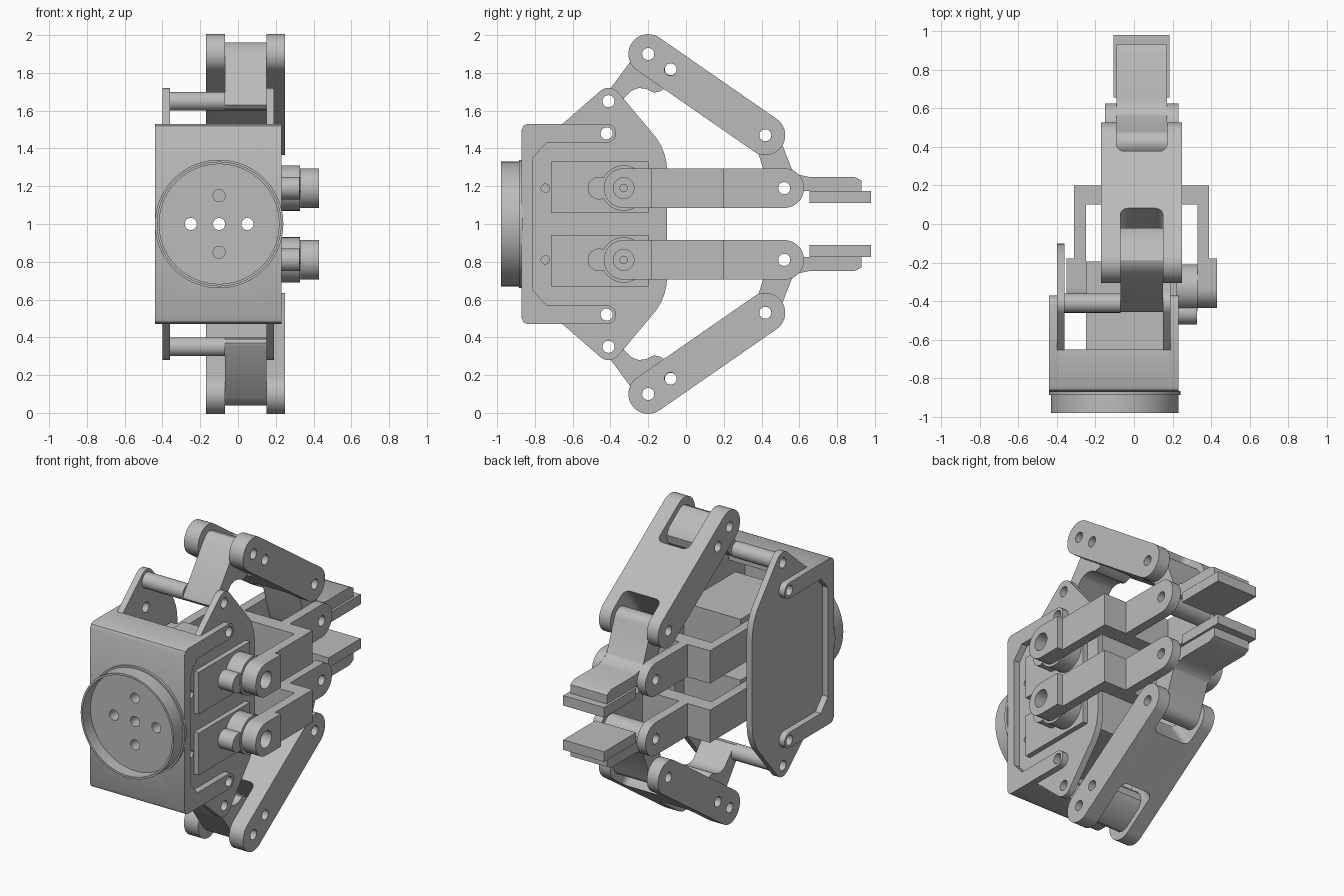
import bpy, bmesh, math
from mathutils import Matrix, Vector
from mathutils.geometry import convex_hull_2d

cube = bpy.data.objects.get("Cube")
if cube:
    bpy.data.objects.remove(cube)

grey = bpy.data.materials.new("light_grey")
grey.use_nodes = True
grey.diffuse_color = (0.5, 0.5, 0.5, 1)
grey.node_tree.nodes["Principled BSDF"].inputs["Base Color"].default_value = (0.5, 0.5, 0.5, 1)
parts = []
MID_X = 0.04          # centre plane of the moving linkage
HOLE = 0.032


def extrude(name, points, axis, a, b):
    """Prism from a flat outline; axis X takes (y, z), Y takes (x, z), Z takes (x, y)."""
    place = {"X": lambda u, v: (a, u, v), "Y": lambda u, v: (u, a, v), "Z": lambda u, v: (u, v, a)}[axis]
    bm = bmesh.new()
    face = bm.faces.new([bm.verts.new(place(u, v)) for u, v in points])
    top = bmesh.ops.extrude_face_region(bm, geom=[face])["geom"]
    step = Vector([b - a if axis == c else 0 for c in "XYZ"])
    bmesh.ops.translate(bm, vec=step, verts=[v for v in top if isinstance(v, bmesh.types.BMVert)])
    bmesh.ops.recalc_face_normals(bm, faces=bm.faces)
    mesh = bpy.data.meshes.new(name)
    bm.to_mesh(mesh)
    bm.free()
    mesh.materials.append(grey)
    obj = bpy.data.objects.new(name, mesh)
    bpy.context.collection.objects.link(obj)
    parts.append(obj)
    return obj


def circle(u, v, r, n=40):
    return [(u + r * math.cos(2 * math.pi * i / n), v + r * math.sin(2 * math.pi * i / n)) for i in range(n)]


def hull(*discs):
    """Outline wrapped tightly around several (u, v, radius) discs."""
    pts = [p for d in discs for p in circle(*d)]
    return [pts[i] for i in convex_hull_2d(pts)]


def rect(u0, u1, v0, v1):
    return [(u0, v0), (u1, v0), (u1, v1), (u0, v1)]


def combine(obj, tools, mode="DIFFERENCE"):
    for tool in tools:
        mod = obj.modifiers.new("cut", "BOOLEAN")
        mod.operation, mod.object, mod.solver = mode, tool, "EXACT"
        bpy.context.view_layer.objects.active = obj
        bpy.ops.object.modifier_apply(modifier=mod.name)
        parts.remove(tool)
        bpy.data.objects.remove(tool)
    return obj


def drill(obj, *spots, r=HOLE, a=-1, b=1, axis="X"):
    return combine(obj, [extrude("drill", circle(u, v, r, 24), axis, a, b) for u, v in spots])


def flip(points):
    return [(y, 2 - z) for y, z in reversed(points)]


def mirror_down(obj):
    """Copy an upper part to the lower half."""
    low = obj.copy()
    low.data = obj.data.copy()
    low.name = obj.name.replace("upper", "lower")
    low.data.transform(Matrix.Translation((0, 0, 2)) @ Matrix.Diagonal((1, 1, -1, 1)))
    low.data.flip_normals()
    bpy.context.collection.objects.link(low)
    parts.append(low)


# Housing: hollow C-shaped shell with C-shaped cheeks ending in round lugs
def c_outline(tip):
    half = [(-0.87, 1.50), (-0.86, 1.52), (-0.84, 1.53)] + tip + [(-0.74, 1.43), (-0.81, 1.35)]
    return half + flip(half)


lug = [(-0.42 + 0.05 * math.sin(t * math.pi / 10), 1.48 + 0.05 * math.cos(t * math.pi / 10)) for t in range(11)]
LUGS = [(-0.42, 1.48), (-0.42, 0.52)]
PIVOTS = [(-0.41, 1.65), (-0.41, 0.35)]
shell = extrude("housing_shell", c_outline([(-0.65, 1.53), (-0.65, 1.43)]), "X", -0.40, 0.19)
MOUNT = [(-0.10, 1), (-0.25, 1), (0.05, 1), (-0.10, 1.15), (-0.10, 0.85)]
drill(shell, *MOUNT, a=-1.1, b=-0.7, axis="Y")
for name, x in (("housing_cheek_right", -0.44), ("housing_cheek_left", 0.19)):
    drill(extrude(name, c_outline(lug), "X", x, x + 0.04), *LUGS)

# Round mounting cup on the front
cup = extrude("mounting_cup", circle(-0.10, 1, 0.33, 80), "Y", -0.98, -0.87)
combine(cup, [extrude("recess", circle(-0.10, 1, 0.317, 80), "Y", -1.1, -0.90)])
drill(cup, *MOUNT, a=-1.1, b=-0.7, axis="Y")
collar = extrude("cup_collar", circle(-0.10, 1, 0.34, 80), "Y", -0.885, -0.865)
combine(collar, [extrude("recess", circle(-0.10, 1, 0.32, 80), "Y", -1, -0.8)])

# Side plates carrying the pivots
plate_outline = hull((-0.41, 1.65, 0.07), (-0.41, 0.35, 0.07), (-0.40, 1.28, 0.30),
                     (-0.40, 0.72, 0.30), (-0.81, 1.38, 0.01), (-0.81, 0.62, 0.01))
for name, x in (("side_plate_right", -0.40), ("side_plate_left", 0.15)):
    plate = drill(extrude(name, plate_outline, "X", x, x + 0.04), *LUGS, *PIVOTS)
drill(plate, (-0.745, 1.19), (-0.745, 0.81), r=0.022)

# Servo motor with output horn
upper = [extrude("upper_servo_body", rect(-0.715, -0.195, 1.06, 1.33), "X", -0.25, 0.222),
         extrude("upper_servo_horn", circle(-0.33, 1.19, 0.12), "X", 0.21, 0.328),
         extrude("upper_servo_gear_bump", circle(-0.46, 1.19, 0.06), "X", 0.21, 0.326),
         extrude("upper_servo_screw", circle(-0.33, 1.19, 0.022), "X", 0.32, 0.36)]

# Forked driven arm: cranked plan shape trimmed to a round-ended side shape
fork = [(0.17, 0.2), (0.17, 0.65), (0.23, 0.65), (0.23, 0.2), (0.39, 0.2), (0.39, -0.18),
        (0.43, -0.18), (0.43, -0.46), (0.33, -0.46), (0.33, 0.1)]
fork += [(2 * MID_X - x, y) for x, y in reversed(fork)]
arm = extrude("upper_drive_arm", fork, "Z", 1.05, 1.35)
combine(arm, [extrude("trim", hull((-0.33, 1.19, 0.105), (0.52, 1.19, 0.105)), "X", -1, 1)], "INTERSECT")
drill(arm, (0.52, 1.19))
drill(arm, (-0.33, 1.19), r=0.055)
upper.append(arm)

# Bell crank and its hollow rod
crank = extrude("upper_crank", [
    (-0.45, 1.65), (-0.25, 1.92), (-0.22, 1.95), (-0.19, 1.96), (-0.15, 1.95), (-0.04, 1.87),
    (-0.02, 1.83), (-0.03, 1.78), (-0.06, 1.75), (-0.10, 1.73), (-0.13, 1.705), (-0.17, 1.695),
    (-0.21, 1.715), (-0.25, 1.72), (-0.29, 1.705), (-0.37, 1.62), (-0.40, 1.602), (-0.44, 1.61),
    (-0.457, 1.63)], "X", -0.07, 0.15)
upper.append(drill(crank, (-0.41, 1.65), (-0.20, 1.90), (-0.08, 1.82)))
upper.append(drill(extrude("upper_crank_rod", circle(-0.41, 1.65, 0.05), "X", -0.36, -0.07), (-0.41, 1.65)))

# Outer link: round-ended bar, slotted at both ends, made lying flat then tilted
LENGTH = 0.755
link = extrude("upper_outer_link", hull((0, 0, 0.105), (LENGTH, 0, 0.105)), "X", -0.17, 0.25)
crank_slot = hull((-0.03, -0.3, 0.04), (0.11, -0.3, 0.04), (-0.03, 0.23, 0.04), (0.11, 0.23, 0.04))
finger_slot = hull((-0.05, 0.67, 0.04), (0.13, 0.67, 0.04), (-0.05, 1, 0.04), (0.13, 1, 0.04))
combine(link, [extrude("slot", s, "Z", -0.2, 0.2) for s in (crank_slot, finger_slot)])
drill(link, (0, 0), (0.144, 0), (LENGTH, 0))
link.data.transform(Matrix.Translation((0, -0.20, 1.90)) @ Matrix.Rotation(-math.atan2(0.43, 0.62), 4, "X"))
upper.append(link)

# Finger with flat jaw and grip pad
finger = extrude("upper_finger", hull((0.42, 1.47, 0.065), (0.52, 1.19, 0.075)), "X", -0.09, 0.17)
jaw = extrude("jaw", [(0.52, 1.174), (0.93, 1.174), (0.93, 1.23), (0.89, 1.25), (0.65, 1.25),
                      (0.60, 1.26), (0.565, 1.285), (0.545, 1.31), (0.50, 1.31)], "X", -0.09, 0.17)
combine(finger, [jaw], "UNION")
upper.append(drill(finger, (0.42, 1.47), (0.52, 1.19)))
upper.append(extrude("upper_grip_pad", rect(0.655, 0.98, 1.11, 1.174), "X", -0.105, 0.185))

for obj in upper:
    mirror_down(obj)

bpy.ops.object.select_all(action="DESELECT")
for obj in parts:
    obj.select_set(True)
bpy.context.view_layer.objects.active = parts[0]
bpy.ops.object.shade_smooth_by_angle(angle=math.radians(30))
